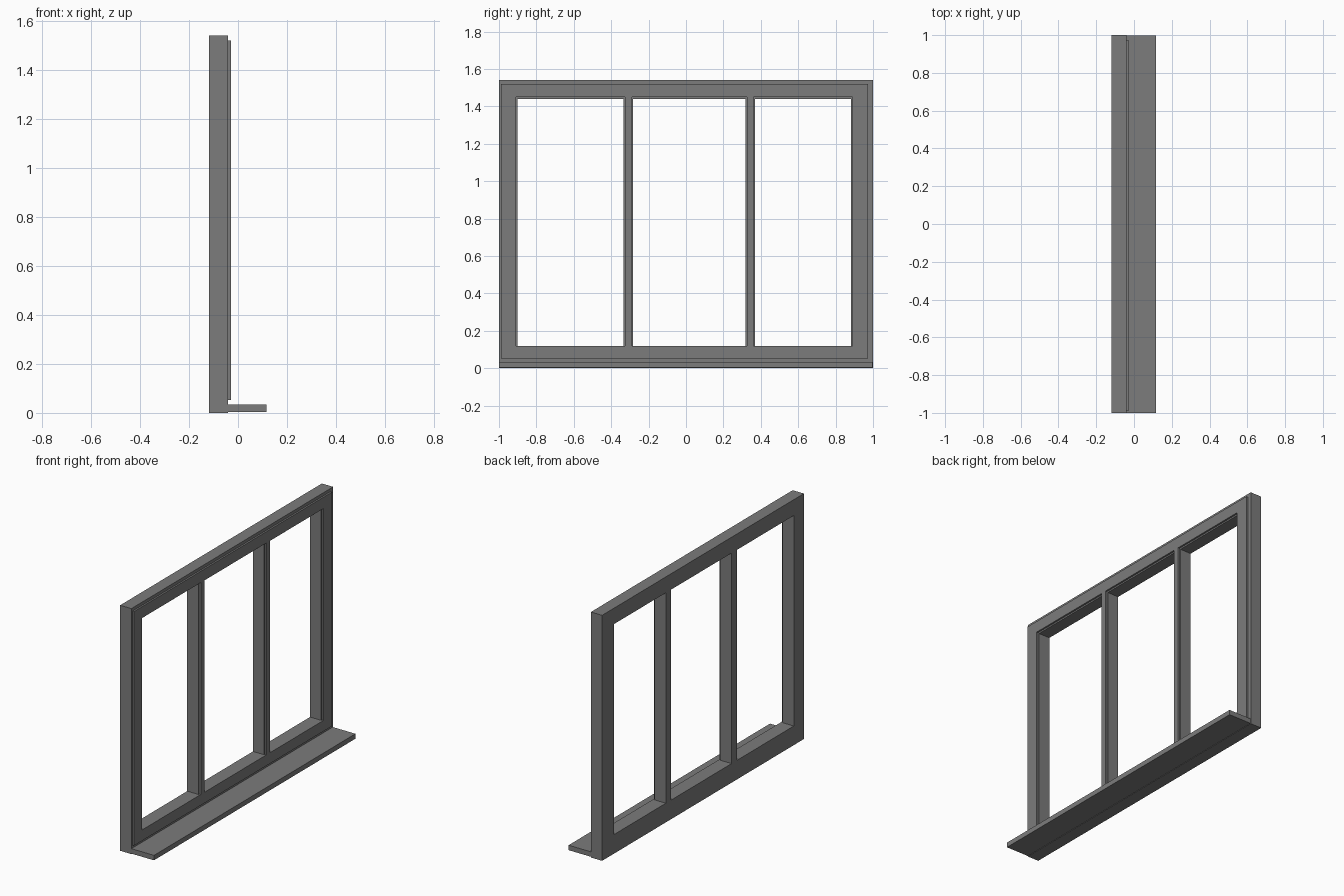
import bpy
import bmesh

cube = bpy.data.objects.get("Cube")
if cube:
    bpy.data.objects.remove(cube, do_unlink=True)

grey = bpy.data.materials.new("dark_grey_paint")
grey.use_nodes = True
grey.diffuse_color = (0.2, 0.2, 0.2, 1)
grey.node_tree.nodes["Principled BSDF"].inputs["Base Color"].default_value = grey.diffuse_color


def panel(name, x0, x1, ys, zs):
    """Slab facing +x; odd columns of the middle row are left open."""
    bm = bmesh.new()
    verts = [[bm.verts.new((x0, y, z)) for z in zs] for y in ys]
    for i in range(len(ys) - 1):
        for j in range(len(zs) - 1):
            if i % 2 and j % 2:
                continue
            bm.faces.new((verts[i][j], verts[i + 1][j],
                          verts[i + 1][j + 1], verts[i][j + 1]))
    solid = bmesh.ops.extrude_face_region(bm, geom=bm.faces[:])
    moved = [g for g in solid["geom"] if isinstance(g, bmesh.types.BMVert)]
    bmesh.ops.translate(bm, verts=moved, vec=(x1 - x0, 0, 0))
    bmesh.ops.recalc_face_normals(bm, faces=bm.faces[:])
    mesh = bpy.data.meshes.new(name)
    bm.to_mesh(mesh)
    bm.free()
    mesh.materials.append(grey)
    obj = bpy.data.objects.new(name, mesh)
    bpy.context.collection.objects.link(obj)
    return obj


# Main frame with two mullions
panel("window_frame", -0.118, -0.04,
      [-1, -0.9, -0.335, -0.283, 0.317, 0.368, 0.882, 1],
      [0, 0.12, 1.44, 1.54])

# Thin raised trim, its openings slightly larger than the frame's
panel("front_trim", -0.04, -0.029,
      [-0.99, -0.908, -0.327, -0.29, 0.325, 0.36, 0.89, 0.973],
      [0.052, 0.12, 1.449, 1.52])

# Projecting sill
panel("window_sill", -0.04, 0.117, [-1, 0.997], [0.003, 0.034])
